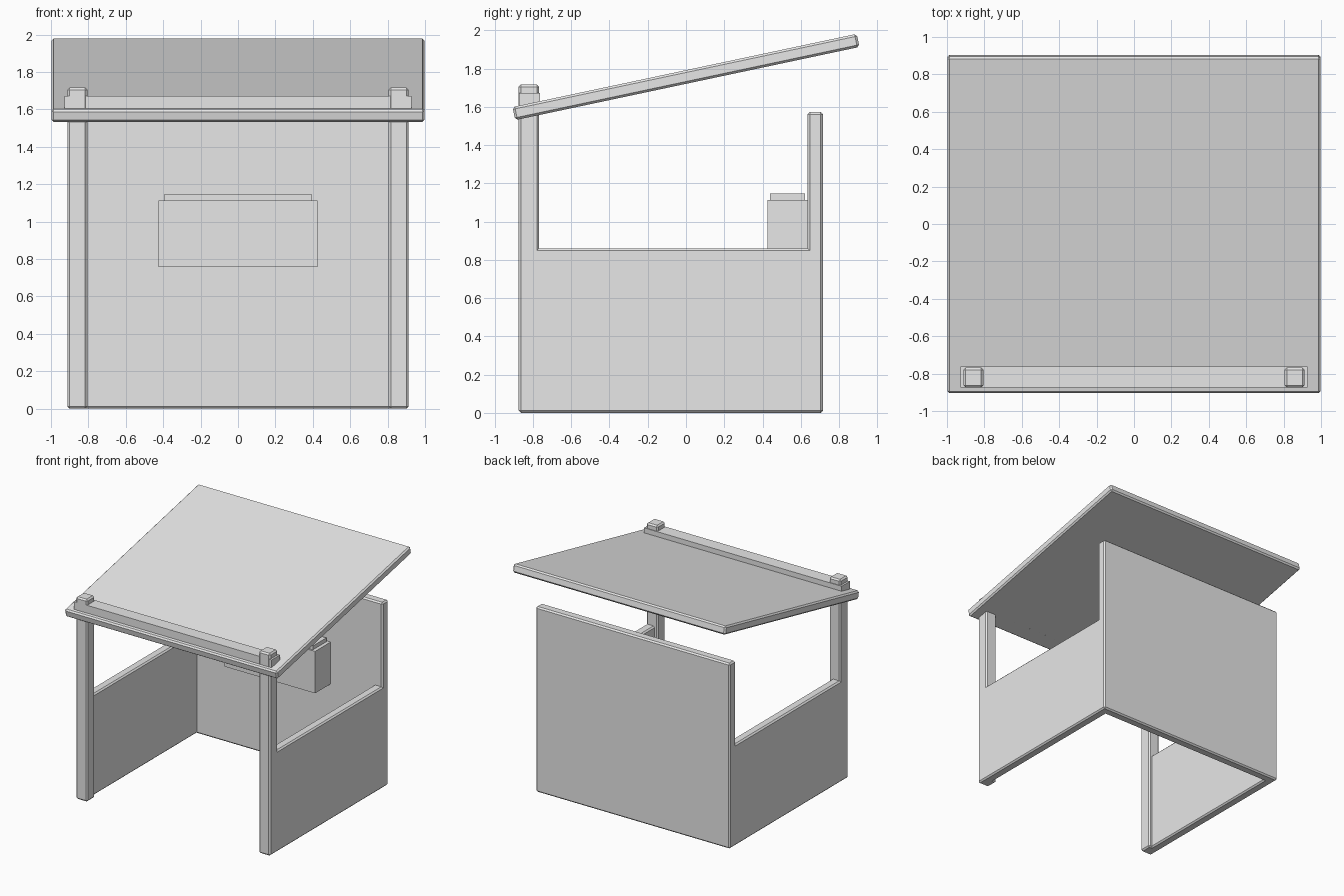
import bpy
import math

old = bpy.data.objects.get("Cube")
if old:
    bpy.data.objects.remove(old)

grey = bpy.data.materials.new("plain grey")
grey.use_nodes = True
colour = (0.8, 0.8, 0.8, 1)
grey.diffuse_color = colour
grey.node_tree.nodes["Principled BSDF"].inputs["Base Color"].default_value = colour


def box(name, x, y, z, bevel=0.012):
    """Box from (min, max) ranges on each axis, with chamfered edges."""
    ranges = (x, y, z)
    bpy.ops.mesh.primitive_cube_add(size=1, location=[(a + b) / 2 for a, b in ranges])
    ob = bpy.context.object
    ob.name = name
    ob.scale = [b - a for a, b in ranges]
    bpy.ops.object.transform_apply(location=False, rotation=False, scale=True)
    ob.data.materials.append(grey)
    if bevel:
        mod = ob.modifiers.new("chamfer", 'BEVEL')
        mod.width = bevel
        mod.segments = 1
    return ob


# Front posts and low side walls, mirrored left and right
for side, s in (("left", 1), ("right", -1)):
    box(side + "_post", sorted((s * 0.805, s * 0.912)), (-0.875, -0.768), (0, 1.717))
    box(side + "_wall", sorted((s * 0.832, s * 0.912)), (-0.8, 0.7), (0, 0.86))

# Tall back wall
box("back_wall", (-0.912, 0.912), (0.636, 0.716), (0, 1.573))

# Beam across the posts
box("front_beam", (-0.928, 0.928), (-0.874, -0.763), (1.558, 1.672), 0)

# Wall cabinet with its lid
box("cabinet", (-0.425, 0.425), (0.427, 0.64), (0.757, 1.113), 0)
box("cabinet_lid", (-0.395, 0.395), (0.44, 0.622), (1.1, 1.146), 0)

# Sloping roof, higher at the back
roof = box("roof", (-0.998, 0.998), (-0.92, 0.92), (1.721, 1.791))
roof.rotation_euler.x = math.radians(12)
